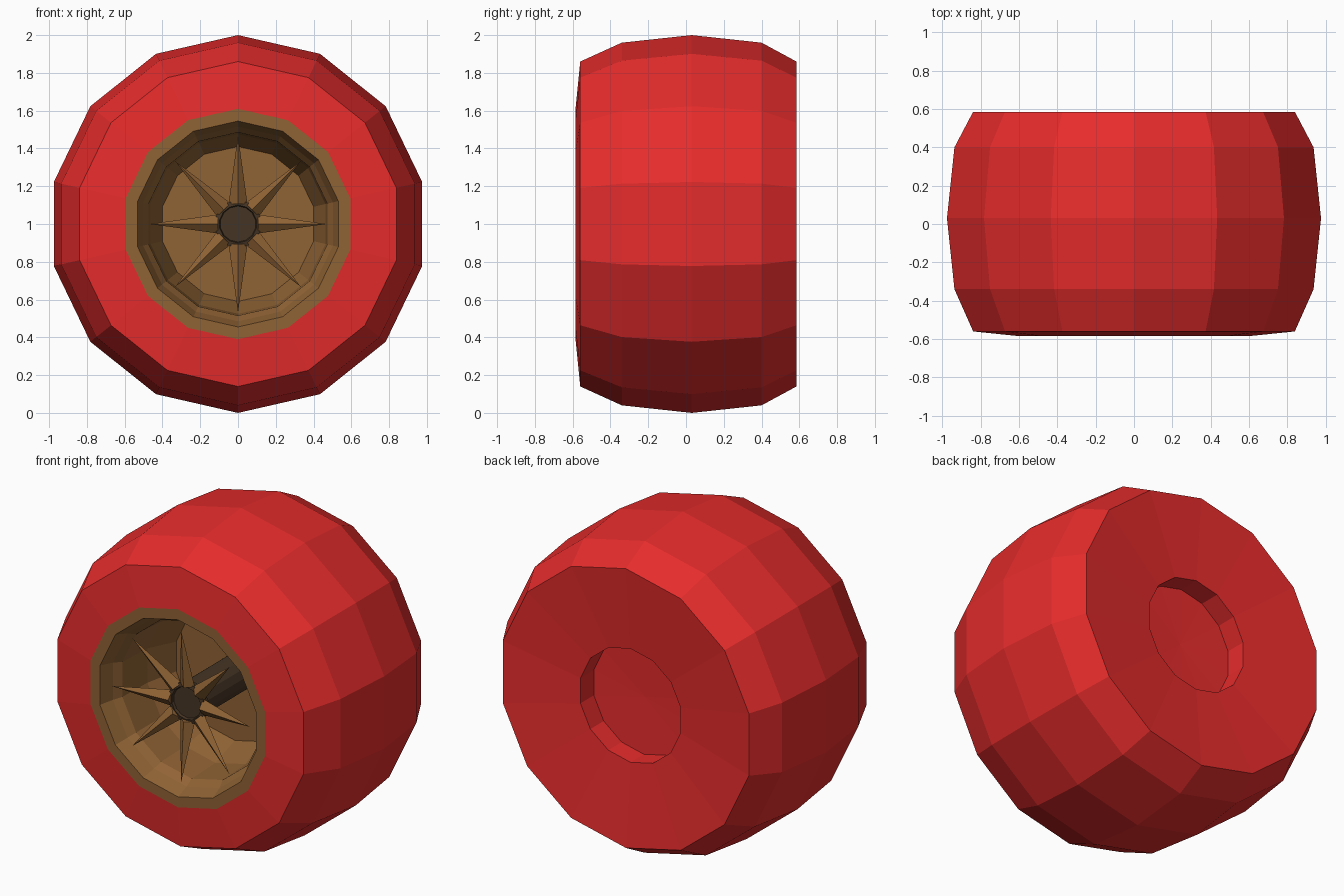
import bpy, bmesh
from math import sin, cos, pi
from mathutils import Vector

if "Cube" in bpy.data.objects:
    bpy.data.objects.remove(bpy.data.objects["Cube"])

SIDES = 14
CENTRE = Vector((0, 0, 1))


def material(name, rgb):
    m = bpy.data.materials.new(name)
    m.diffuse_color = (*rgb, 1)
    m.use_nodes = True
    m.node_tree.nodes["Principled BSDF"].inputs["Base Color"].default_value = m.diffuse_color
    return m


RED = material("red", (0.8, 0.025, 0.025))
BROWN = material("brown", (0.28, 0.125, 0.035))
DARK = material("dark_brown", (0.06, 0.035, 0.018))


def finish(name, bm, mat):
    me = bpy.data.meshes.new(name)
    bm.to_mesh(me)
    bm.free()
    me.materials.append(mat)
    ob = bpy.data.objects.new(name, me)
    ob.location = CENTRE
    bpy.context.collection.objects.link(ob)
    return ob


def lathe(name, profile, mat, sides=SIDES):
    """Turn (radius, y) points about the y axis; radius 0 closes to a pole.
    Points run front to back along the outward-facing surface."""
    bm = bmesh.new()
    rings = []
    for r, y in profile:
        n = sides if r > 0 else 1
        rings.append([bm.verts.new((r * sin(2 * pi * i / sides), y,
                                    r * cos(2 * pi * i / sides))) for i in range(n)])
    for a, b in zip(rings, rings[1:]):
        for i in range(sides):
            j = (i + 1) % sides
            quad = [a[i % len(a)], a[j % len(a)], b[j % len(b)], b[i % len(b)]]
            bm.faces.new(list(dict.fromkeys(quad))[::-1])
    return finish(name, bm, mat)


# Tyre: front sidewall, rounded tread, dished back with recess
lathe("tyre", [(0.61, -0.585), (0.86, -0.56), (0.96, -0.34), (1.0, 0.03),
               (0.96, 0.40), (0.86, 0.585), (0.35, 0.54), (0.35, 0.41), (0, 0.40)], RED)

# Rim: flat lip, stepped edge and deep cup
lathe("rim", [(0, -0.03), (0.41, -0.03), (0.475, -0.22), (0.485, -0.45),
              (0.515, -0.50), (0.545, -0.585), (0.61, -0.585)], BROWN)

# Hub: axle shaft and front cap
lathe("axle", [(0, -0.48), (0.11, -0.48), (0.11, -0.03)], DARK)
lathe("hub_cap", [(0, -0.49), (0.095, -0.49), (0.10, -0.505), (0.125, -0.50),
                  (0.125, -0.46), (0, -0.46)], DARK)

# Spokes: eight tapering ridged spikes leaning forward to the lip
bm = bmesh.new()
for k in range(8):
    t = k * pi / 4
    out, side = Vector((sin(t), 0, cos(t))), Vector((cos(t), 0, -sin(t)))
    section = [(0, -0.53), (0.05, -0.49), (0, -0.45), (-0.05, -0.49)]
    base = [bm.verts.new(out * 0.105 + side * s + Vector((0, y, 0))) for s, y in section]
    tip = bm.verts.new(out * 0.47 + Vector((0, -0.555, 0)))
    bm.faces.new(base)
    for i in range(4):
        bm.faces.new((base[(i + 1) % 4], base[i], tip))
bmesh.ops.recalc_face_normals(bm, faces=bm.faces)
finish("spokes", bm, BROWN)
